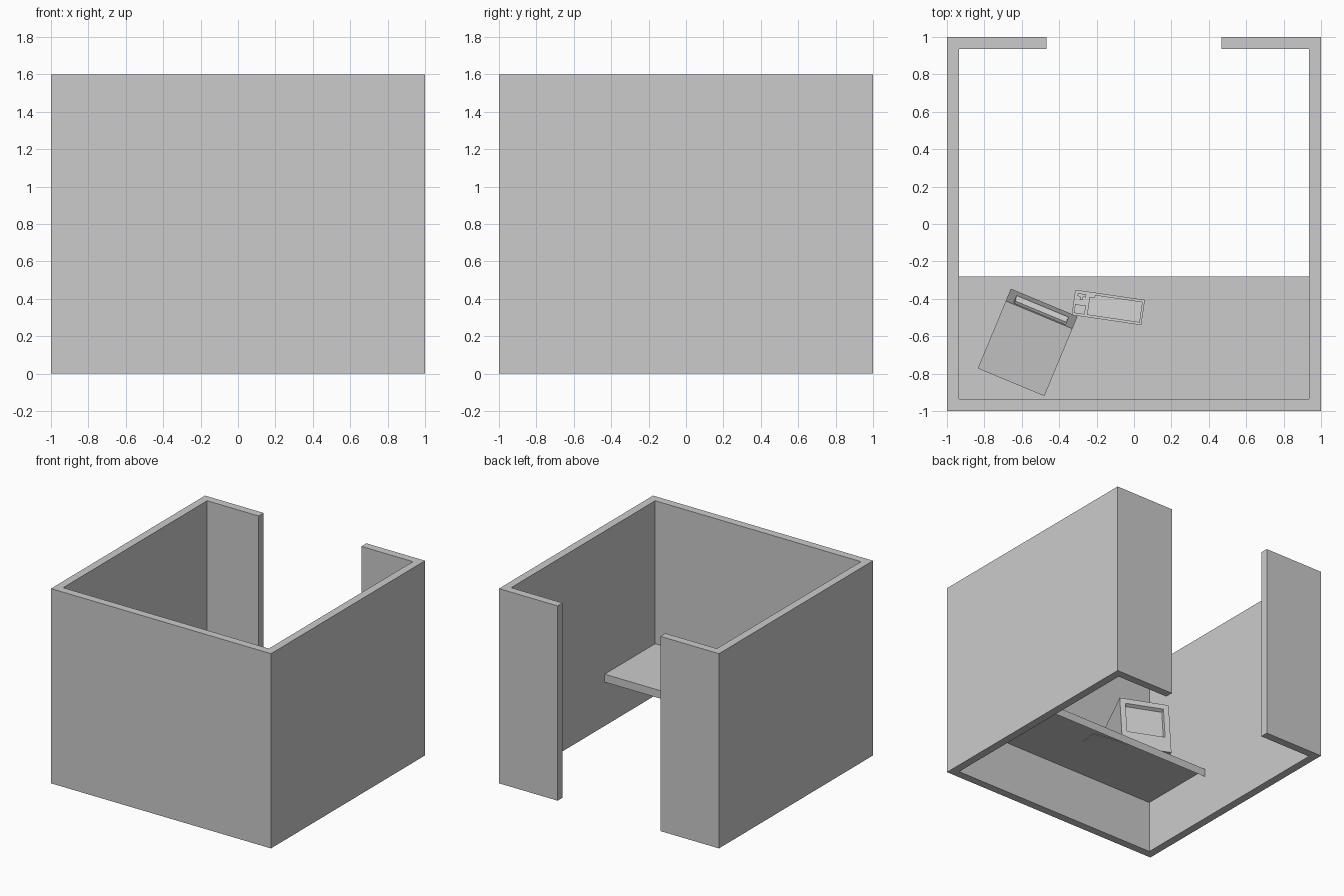
import bpy, bmesh
from math import radians
from mathutils import Vector

if "Cube" in bpy.data.objects:
    bpy.data.objects.remove(bpy.data.objects["Cube"])


def finish(bm, name, loc=(0, 0, 0), rot=(0, 0, 0), normals=True):
    if normals:
        bmesh.ops.recalc_face_normals(bm, faces=bm.faces)
    mesh = bpy.data.meshes.new(name)
    bm.to_mesh(mesh)
    bm.free()
    ob = bpy.data.objects.new(name, mesh)
    ob.location = loc
    ob.rotation_euler = [radians(a) for a in rot]
    bpy.context.collection.objects.link(ob)
    return ob


def add_box(bm, lo, hi):
    vs = bmesh.ops.create_cube(bm, size=1)["verts"]
    for v in vs:
        v.co = Vector([lo[i] if v.co[i] < 0 else hi[i] for i in range(3)])
    return vs


def extrude(bm, pts, vec):
    f = bm.faces.new([bm.verts.new(p) for p in pts])
    r = bmesh.ops.extrude_face_region(bm, geom=[f])
    vs = [g for g in r["geom"] if isinstance(g, bmesh.types.BMVert)]
    bmesh.ops.translate(bm, verts=vs, vec=vec)


# Walls: plan outline with a doorway at the back
T, I, D = 1.0, 0.935, 0.467
half = [(D, I), (D, T), (T, T), (T, -T)]
inner = [(-I, -I), (I, -I)]
outline = ([(D, T), (T, T), (T, -T), (-T, -T), (-T, T), (-D, T), (-D, I), (-I, I)]
           + inner + [(I, I), (D, I)])
bm = bmesh.new()
extrude(bm, [(x, y, 0) for x, y in outline], (0, 0, 1.6))
finish(bm, "cubicle_walls")

# Desk: thin top folded down into a front lip
bm = bmesh.new()
profile = [(-I, 0.425), (-0.28, 0.425), (-0.28, 0.36)]
left, right = [[bm.verts.new((x, y, z)) for y, z in profile] for x in (-I, I)]
for i in range(2):
    bm.faces.new((left[i], right[i], right[i + 1], left[i + 1]))
finish(bm, "desk", normals=False)

# Monitor: boxy case leaning back, with a recessed screen
W, H, DEP = 0.193, 0.455, 0.395
bm = bmesh.new()
add_box(bm, (-W, -DEP, 0), (W, 0, H))
bm.normal_update()
face = next(f for f in bm.faces if f.normal.y > 0.9)


def inset_to(face, hx, z0, z1, y):
    bmesh.ops.inset_region(bm, faces=[face], thickness=0.02)
    mid = face.calc_center_median().z
    for v in face.verts:
        v.co = (hx if v.co.x > 0 else -hx, y, z1 if v.co.z > mid else z0)


inset_to(face, 0.15, 0.14, 0.41, 0)
inset_to(face, 0.145, 0.155, 0.40, -0.028)
finish(bm, "monitor", (-0.48, -0.42, 0.497), (9, 0, -22.6))

# Keyboard: wedge body with raised rim and key blocks
kb_loc, kb_rot = (-0.1375, -0.446, 0.42), (0, 0, -8.3)
HX, HY, Z0, Z1 = 0.188, 0.068, 0.025, 0.045


def slope(y):
    return Z1 + (Z0 - Z1) * (y + HY) / (2 * HY)


def wedge(bm, x0, x1, y0, y1, base, top):
    for v in add_box(bm, (x0, y0, 0), (x1, y1, 1)):
        s = slope(v.co.y)
        v.co.z = s + top if v.co.z > 0.5 else (0 if base is None else s + base)


bm = bmesh.new()
wedge(bm, -HX, HX, -HY, HY, None, 0)
finish(bm, "keyboard_body", kb_loc, kb_rot)

bm = bmesh.new()
wedge(bm, -0.107, 0.178, -0.056, 0.042, -0.004, 0.010)     # main keys
wedge(bm, -0.080, 0.178, 0.042, 0.056, -0.004, 0.010)      # space bar row
wedge(bm, -0.178, -0.120, -0.056, -0.008, -0.004, 0.010)   # side block
wedge(bm, -0.172, -0.126, 0.036, 0.052, -0.004, 0.010)     # arrow row
wedge(bm, -0.157, -0.141, 0.018, 0.036, -0.004, 0.010)     # up arrow
finish(bm, "keyboard_keys", kb_loc, kb_rot)
